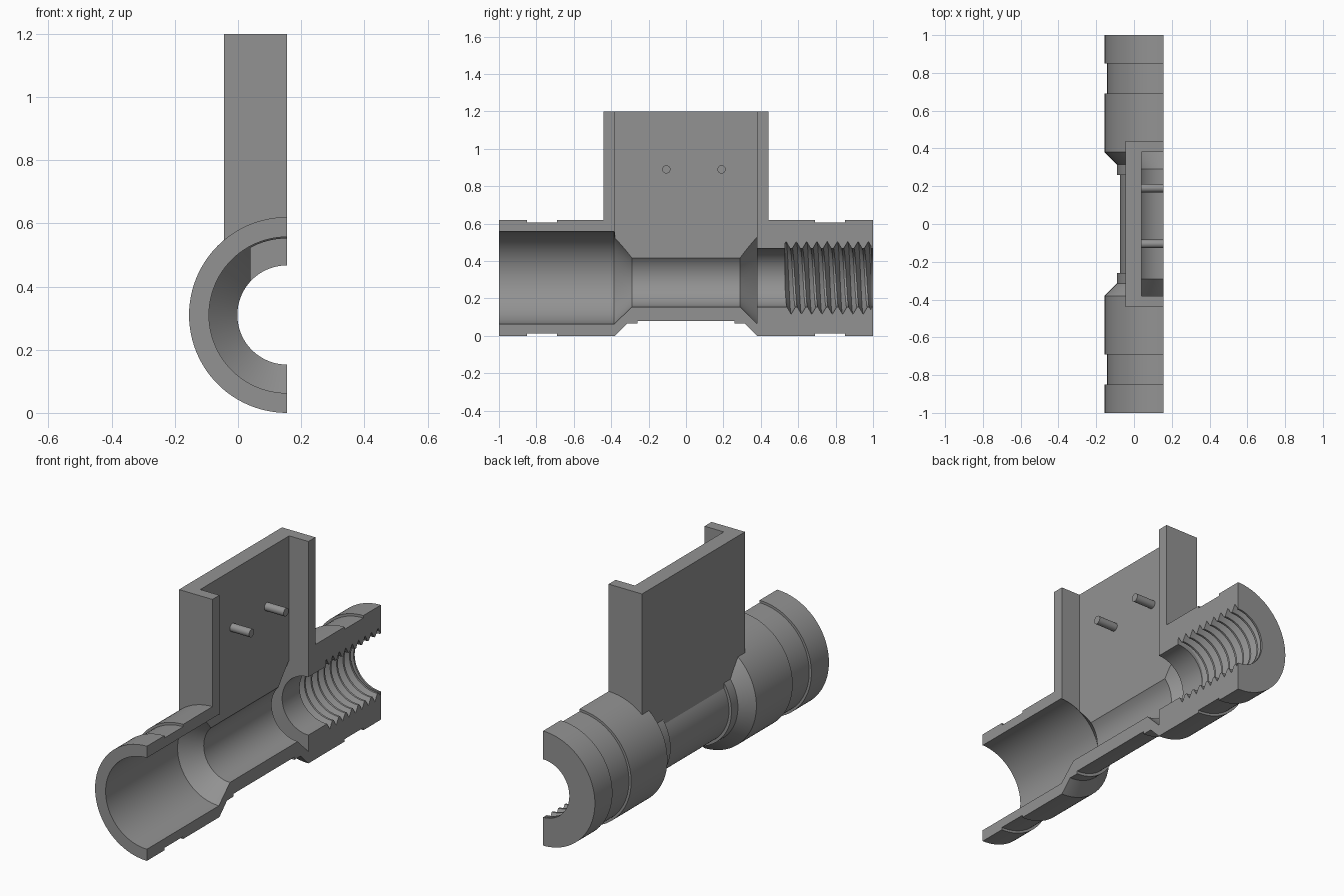
import bpy, bmesh, math

if "Cube" in bpy.data.objects:
    bpy.data.objects.remove(bpy.data.objects["Cube"])

CX, CZ = 0.155, 0.31          # pipe axis runs along y
SEG = 96
BORE, DEPTH, PITCH = 0.157, 0.037, 0.055
T0, T1, TREF = 0.53, 0.99, 0.59

grey = bpy.data.materials.new("grey")
grey.diffuse_color = (0.29, 0.29, 0.29, 1)
grey.use_nodes = True
grey.node_tree.nodes["Principled BSDF"].inputs["Base Color"].default_value = grey.diffuse_color


def finish(bm, name):
    bmesh.ops.remove_doubles(bm, verts=bm.verts, dist=1e-5)
    bmesh.ops.recalc_face_normals(bm, faces=bm.faces)
    me = bpy.data.meshes.new(name)
    bm.to_mesh(me)
    bm.free()
    me.materials.append(grey)
    ob = bpy.data.objects.new(name, me)
    bpy.context.collection.objects.link(ob)
    return ob


def revolve(name, profile):
    """Turn profile(angle) -> [(y, radius)] around the pipe axis, closed at both ends."""
    bm = bmesh.new()
    rings = []
    for i in range(SEG + 1):
        t = 2 * math.pi * i / SEG
        rings.append([bm.verts.new((CX + r * math.cos(t), y, CZ + r * math.sin(t)))
                      for y, r in profile(t)])
    for a, b in zip(rings, rings[1:]):
        for j in range(len(a) - 1):
            bm.faces.new((a[j], a[j + 1], b[j + 1], b[j]))
    for j in (0, -1):
        bm.faces.new([ring[j] for ring in rings[:-1]])
        # the last ring coincides with the first and is welded in finish()
    return finish(bm, name)


def box(name, lo, hi):
    bm = bmesh.new()
    bmesh.ops.create_cube(bm, size=1)
    for v in bm.verts:
        v.co = [(a + b) / 2 + c * (b - a) for a, b, c in zip(lo, hi, v.co)]
    return finish(bm, name)


def boolean(ob, other, op):
    m = ob.modifiers.new(op, 'BOOLEAN')
    m.operation, m.solver, m.object = op, 'EXACT', other
    bpy.context.view_layer.objects.active = ob
    bpy.ops.object.modifier_apply(modifier=m.name)
    bpy.data.objects.remove(other)


# Outer pipe with grooves and narrow neck
half = [(-1, .31), (-.85, .31), (-.85, .297), (-.69, .297), (-.69, .31),
        (-.38, .31), (-.315, .245), (-.26, .245), (-.26, .23)]
outer = half + [(-y, r) for y, r in reversed(half)]
body = revolve("pipe_body", lambda t: outer)


# Bore with two cones and a helical thread
def bore_profile(t):
    start = TREF + PITCH * (t / (2 * math.pi) - 0.25)
    pts = [(-1.1, .247), (-.385, .247), (-.29, BORE), (.29, BORE),
           (.38, .247), (.38, BORE), (T0, BORE)]
    for k in range(-4, 12):
        for f in (.1, .5, .9):
            y = min(max(start + (k + f - .5) * PITCH, T0), T1)
            g = ((y - start) / PITCH + .5) % 1
            pts.append((y, BORE + DEPTH * max(0, 1 - abs(g - .5) / .4)))
    return pts + [(T1, BORE), (1.1, BORE)]


bore = revolve("bore_cutter", bore_profile)

# Upright housing joined to the pipe, then hollowed
boolean(body, box("housing", (-.045, -.44, CZ), (.4, .44, 1.2)), 'UNION')
boolean(body, bore, 'DIFFERENCE')
boolean(body, box("cavity", (.04, -.38, CZ), (.5, .38, 1.4)), 'DIFFERENCE')
# Section plane through the axis
boolean(body, box("section", (CX, -1.5, -.5), (1, 1.5, 2)), 'DIFFERENCE')

# Two pins on the back wall of the housing
parts = [body]
for name, y in (("front_pin", -.105), ("rear_pin", .19)):
    bpy.ops.mesh.primitive_cylinder_add(vertices=32, radius=.022, depth=.125,
                                        location=(.0925, y, .89),
                                        rotation=(0, math.pi / 2, 0))
    pin = bpy.context.object
    pin.name = name
    pin.data.materials.append(grey)
    parts.append(pin)

# Smooth curved walls, keep edges crisp
bpy.ops.object.select_all(action='DESELECT')
for ob in parts:
    ob.select_set(True)
bpy.context.view_layer.objects.active = body
bpy.ops.object.shade_smooth_by_angle(angle=math.radians(25))
